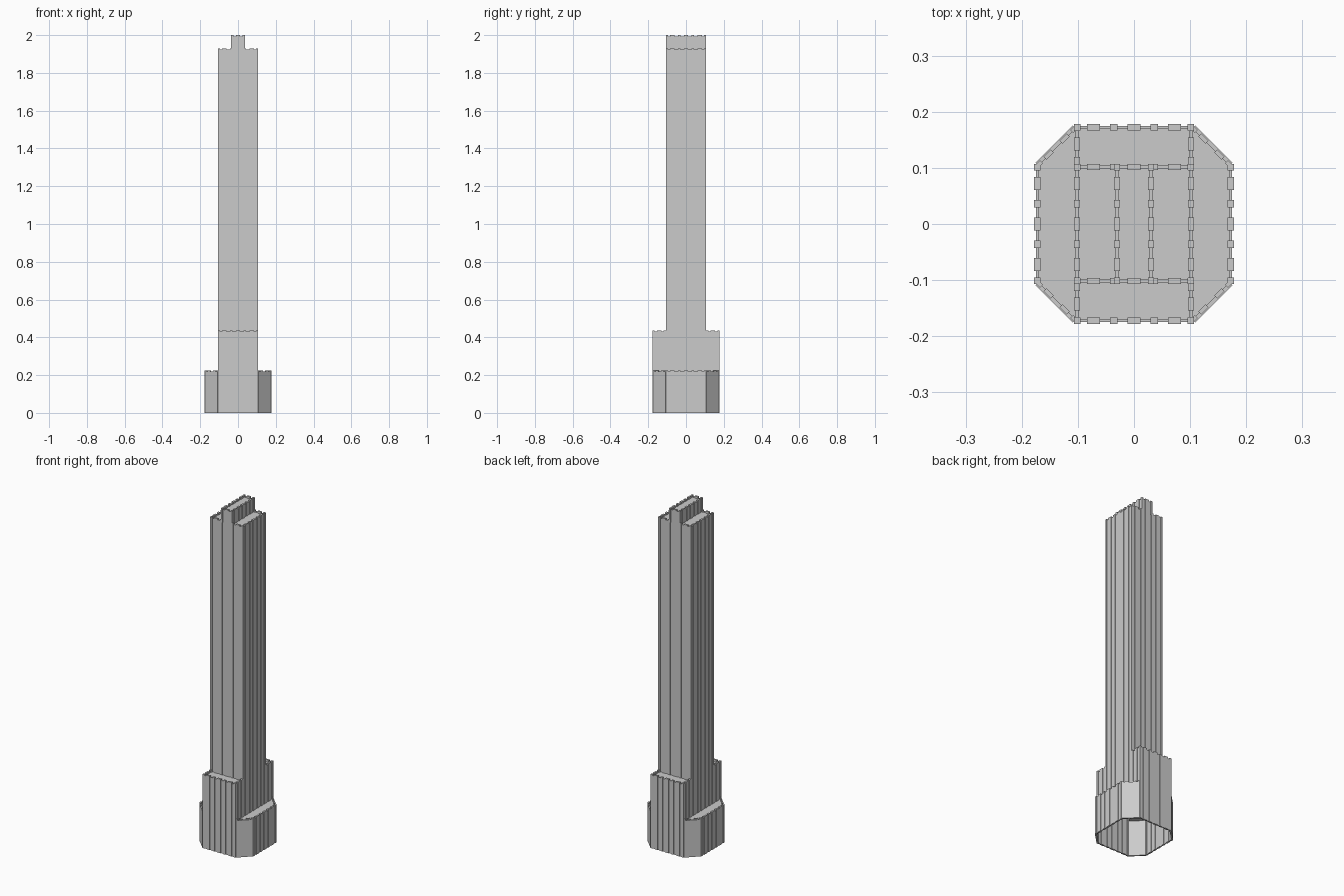
import bpy, bmesh
from mathutils import Vector

if "Cube" in bpy.data.objects:
    bpy.data.objects.remove(bpy.data.objects["Cube"])

FULL = [(-.101, .012), (-.072, .023), (-.036, .014), (0, .023),
        (.036, .014), (.072, .023), (.101, .012)]


def finish(name, bm):
    bmesh.ops.recalc_face_normals(bm, faces=bm.faces)
    me = bpy.data.meshes.new(name)
    bm.to_mesh(me)
    bm.free()
    ob = bpy.data.objects.new(name, me)
    bpy.context.collection.objects.link(ob)
    return ob


def prism(bm, pts, z0, z1):
    lo = [bm.verts.new((x, y, z0)) for x, y in pts]
    hi = [bm.verts.new((x, y, z1)) for x, y in pts]
    bm.faces.new(lo)
    bm.faces.new(hi)
    n = len(pts)
    for i in range(n):
        j = (i + 1) % n
        bm.faces.new((lo[i], lo[j], hi[j], hi[i]))


def wall(name, a, b, z0, z1, ribs, panel=(.003, .008), rib=(0, .011)):
    """Thin recessed panel with full-height ribs; inside lies left of a->b."""
    for k, side in ((1, "a"), (-1, "b")):
        p, q = Vector(a) * k, Vector(b) * k
        mid, d = (p + q) / 2, (q - p).normalized()
        n = Vector((-d.y, d.x))
        half = (q - p).length / 2
        bm = bmesh.new()

        def strip(s0, s1, t, top):
            prism(bm, [mid + d * s + n * w for s, w in
                       ((s0, t[0]), (s1, t[0]), (s1, t[1]), (s0, t[1]))], z0, top)

        strip(-half + .003, half - .003, panel, z1 - .007)
        for c, w in ribs:
            strip(c - w / 2, c + w / 2, rib, z1)
        finish(name + "_" + side, bm)


def roof(name, pts, z, both=True):
    for k in ((1, -1) if both else (1,)):
        bm = bmesh.new()
        prism(bm, [(x * k, y * k) for x, y in pts], z - .004, z)
        finish(name, bm)


R, T = .178, .107
BASE, WING, TOWER, CROWN = .225, .437, 1.93, 2.0

# Octagonal base
wall("base_side_wall", (R, -T), (R, T), 0, BASE, FULL)
chamfer_ribs = [(-.044, .012), (-.02, .018), (.02, .018), (.044, .012)]
for m in (1, -1):
    a, b = (R, T), (T, R)
    if m < 0:
        a, b = (T, -R), (R, -T)
    wall("base_chamfer_wall", a, b, 0, BASE, chamfer_ribs, (0, .008), (.003, .010))
roof("base_roof", [(.1, -.172), (.107, -.172), (.172, -.105),
                   (.172, .105), (.107, .172), (.1, .172)], BASE - .012)

# Front and back wings
wall("wing_front_wall", (-T, -R), (T, -R), 0, WING, FULL)
end_ribs = [(-.0295, .012), (0, .023), (.0295, .012)]
wall("wing_side_wall_front", (T, -R), (T, -T), BASE - .014, WING, end_ribs)
wall("wing_side_wall_back", (T, T), (T, R), BASE - .014, WING, end_ribs)
roof("wing_roof", [(-.102, .1), (.102, .1), (.102, .172), (-.102, .172)], WING - .012)

# Tall shaft
wall("shaft_front_wall", (-T, -T), (T, -T), WING - .014, TOWER, FULL)
wall("shaft_side_wall", (T, -T), (T, T), BASE - .014, TOWER, FULL)
roof("shaft_roof", [(.03, -.102), (.102, -.102), (.102, .102), (.03, .102)], TOWER - .012)

# Raised central crown
C = .036
wall("crown_side_wall", (C, -T), (C, T), TOWER - .014, CROWN, FULL)
wall("crown_end_wall", (-C, -T), (C, -T), TOWER - .014, CROWN,
     [(-.031, .010), (0, .023), (.031, .010)])
roof("crown_roof", [(-.031, -.102), (.031, -.102), (.031, .102), (-.031, .102)],
     CROWN - .012, False)
